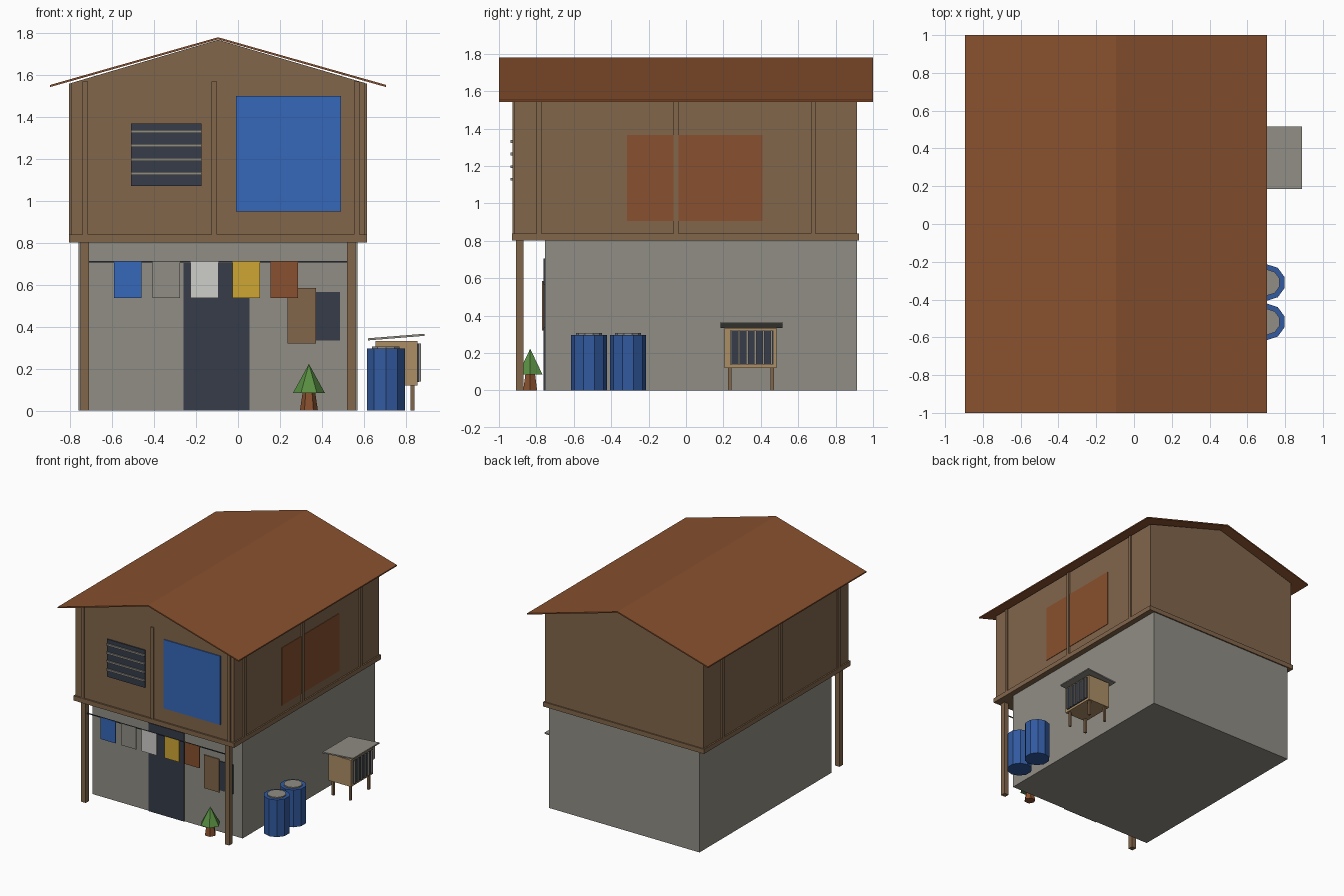
import bpy, bmesh, math
from mathutils import Matrix

if "Cube" in bpy.data.objects:
    bpy.data.objects.remove(bpy.data.objects["Cube"], do_unlink=True)


def linear(c):
    c /= 255
    return c / 12.92 if c <= 0.04045 else ((c + 0.055) / 1.055) ** 2.4


def material(name, *rgb):
    m = bpy.data.materials.new(name)
    m.use_nodes = True
    col = [linear(c) for c in rgb] + [1]
    m.diffuse_color = col
    m.node_tree.nodes["Principled BSDF"].inputs["Base Color"].default_value = col
    return m


GREY = material("concrete grey", 144, 141, 132)
BROWN = material("timber brown", 130, 102, 75)
RUST = material("rust red", 136, 80, 46)
DARK = material("dark opening", 54, 60, 72)
BLUE = material("tarp blue", 54, 104, 186)
BARREL = material("barrel blue", 50, 90, 160)
WHITE = material("cloth white", 206, 205, 202)
YELLOW = material("cloth yellow", 206, 166, 52)
GREEN = material("leaf green", 88, 142, 66)
TAN = material("light wood", 172, 142, 102)


def finish(name, bm, mat):
    bmesh.ops.recalc_face_normals(bm, faces=bm.faces)
    me = bpy.data.meshes.new(name)
    bm.to_mesh(me)
    bm.free()
    me.materials.append(mat)
    ob = bpy.data.objects.new(name, me)
    bpy.context.collection.objects.link(ob)
    return ob


def box(name, mat, x, y, z, tilt=0):
    """Box from (min, max) ranges, optionally tilted about the y axis."""
    bm = bmesh.new()
    bmesh.ops.create_cube(bm, size=1)
    size = [r[1] - r[0] for r in (x, y, z)]
    bmesh.ops.transform(bm, verts=bm.verts, matrix=Matrix.Diagonal((*size, 1)))
    ob = finish(name, bm, mat)
    ob.location = [(r[0] + r[1]) / 2 for r in (x, y, z)]
    ob.rotation_euler.y = tilt
    return ob


def cone(name, mat, sides, r1, r2, x, y, z, turn=0):
    bm = bmesh.new()
    bmesh.ops.create_cone(bm, cap_ends=True, segments=sides, radius1=r1,
                          radius2=r2, depth=z[1] - z[0])
    ob = finish(name, bm, mat)
    ob.location = (x, y, (z[0] + z[1]) / 2)
    ob.rotation_euler.z = turn
    return ob


def prism(name, mat, profile, y):
    """Extrude an x-z profile along y."""
    bm = bmesh.new()
    face = bm.faces.new([bm.verts.new((px, y[0], pz)) for px, pz in profile])
    ext = bmesh.ops.extrude_face_region(bm, geom=[face])
    moved = [v for v in ext["geom"] if isinstance(v, bmesh.types.BMVert)]
    bmesh.ops.translate(bm, verts=moved, vec=(0, y[1] - y[0], 0))
    return finish(name, bm, mat)


RIDGE = -0.095  # x of the roof ridge
FRONT = -0.917  # y of the upper front wall

# Main volumes
box("ground_floor", GREY, (RIDGE - 0.665, RIDGE + 0.665), (-0.755, 0.915), (0, 0.805))
prism("upper_floor", BROWN,
      [(RIDGE - 0.7, 0.805), (RIDGE + 0.7, 0.805), (RIDGE + 0.7, 1.562),
       (RIDGE, 1.768), (RIDGE - 0.7, 1.562)], (FRONT, 0.915))
box("floor_beam", BROWN, (RIDGE - 0.711, RIDGE + 0.711), (-0.93, 0.925), (0.803, 0.84))
prism("roof", RUST,
      [(RIDGE - 0.8, 1.543), (RIDGE, 1.77), (RIDGE + 0.8, 1.543),
       (RIDGE + 0.8, 1.553), (RIDGE, 1.78), (RIDGE - 0.8, 1.553)], (-1, 1))

# Wall battens and porch posts
for i, x in enumerate((-0.727, -0.113, 0.567)):
    box(f"front_batten_{i}", BROWN, (x - 0.013, x + 0.013), (FRONT - 0.01, FRONT), (0.84, 1.57))
for side, name in ((-1, "right"), (1, "left")):
    for i, y in enumerate((-0.785, -0.053, 0.68)):
        wall = RIDGE + side * 0.705
        box(f"{name}_batten_{i}", BROWN, (wall - 0.006, wall + 0.006),
            (y - 0.013, y + 0.013), (0.84, 1.56))
    px = RIDGE + side * 0.635
    box(f"{name}_porch_post", BROWN, (px - 0.02, px + 0.02), (-0.91, -0.87), (0, 0.805))

# Upper front: tarp and slatted window
box("blue_tarp", BLUE, (-0.01, 0.49), (FRONT - 0.008, FRONT), (0.95, 1.5))
box("upper_window", DARK, (-0.51, -0.175), (FRONT - 0.009, FRONT), (1.07, 1.37))
for i in range(4):
    z = 1.13 + i * 0.067
    box(f"window_slat_{i}", GREY, (-0.51, -0.175), (FRONT - 0.02, FRONT - 0.008), (z - 0.007, z + 0.007))

# Side shutter panel
box("side_panel", RUST, (0.604, 0.609), (-0.315, 0.41), (0.905, 1.365))

# Ground floor front: door, window and open shutter
box("door", DARK, (-0.26, 0.055), (-0.762, -0.755), (0, 0.705))
box("lower_window", DARK, (0.25, 0.487), (-0.762, -0.755), (0.335, 0.567))
box("lower_shutter", BROWN, (0.237, 0.372), (-0.77, -0.762), (0.32, 0.585))

# Clothesline with washing
box("clothesline", DARK, (-0.715, 0.525), (-0.893, -0.887), (0.707, 0.714))
washing = ((-0.525, BLUE), (-0.342, GREY), (-0.16, WHITE), (0.04, YELLOW), (0.22, RUST))
for i, (x, mat) in enumerate(washing):
    box(f"cloth_{i}", mat, (x - 0.066, x + 0.066), (-0.894, -0.886), (0.538, 0.711))

# Small tree
cone("tree_trunk", RUST, 6, 0.043, 0.028, 0.338, -0.833, (0, 0.1), math.pi / 6)
cone("tree_crown", GREEN, 6, 0.076, 0, 0.338, -0.833, (0.085, 0.223), math.pi / 6)

# Water barrels with lids
for i, y in enumerate((-0.518, -0.31)):
    cone(f"barrel_{i}", BARREL, 10, 0.096, 0.096, 0.705, y, (0, 0.297))
    cone(f"barrel_lid_{i}", GREY, 10, 0.069, 0.069, 0.705, y, (0.29, 0.306))

# Animal hutch on legs
box("hutch_body", TAN, (0.655, 0.855), (0.207, 0.485), (0.12, 0.333))
box("hutch_opening", DARK, (0.855, 0.862), (0.235, 0.468), (0.138, 0.32))
box("hutch_roof", GREY, (0.619, 0.889), (0.185, 0.517), (0.346, 0.356), -0.08)
for i in range(6):
    y = 0.24 + i * 0.0435
    box(f"hutch_bar_{i}", GREY, (0.862, 0.872), (y - 0.006, y + 0.006), (0.14, 0.32))
for i, x in enumerate((0.68, 0.832)):
    for j, y in enumerate((0.233, 0.461)):
        box(f"hutch_leg_{i}_{j}", BROWN, (x - 0.009, x + 0.009), (y - 0.009, y + 0.009), (0, 0.125))
